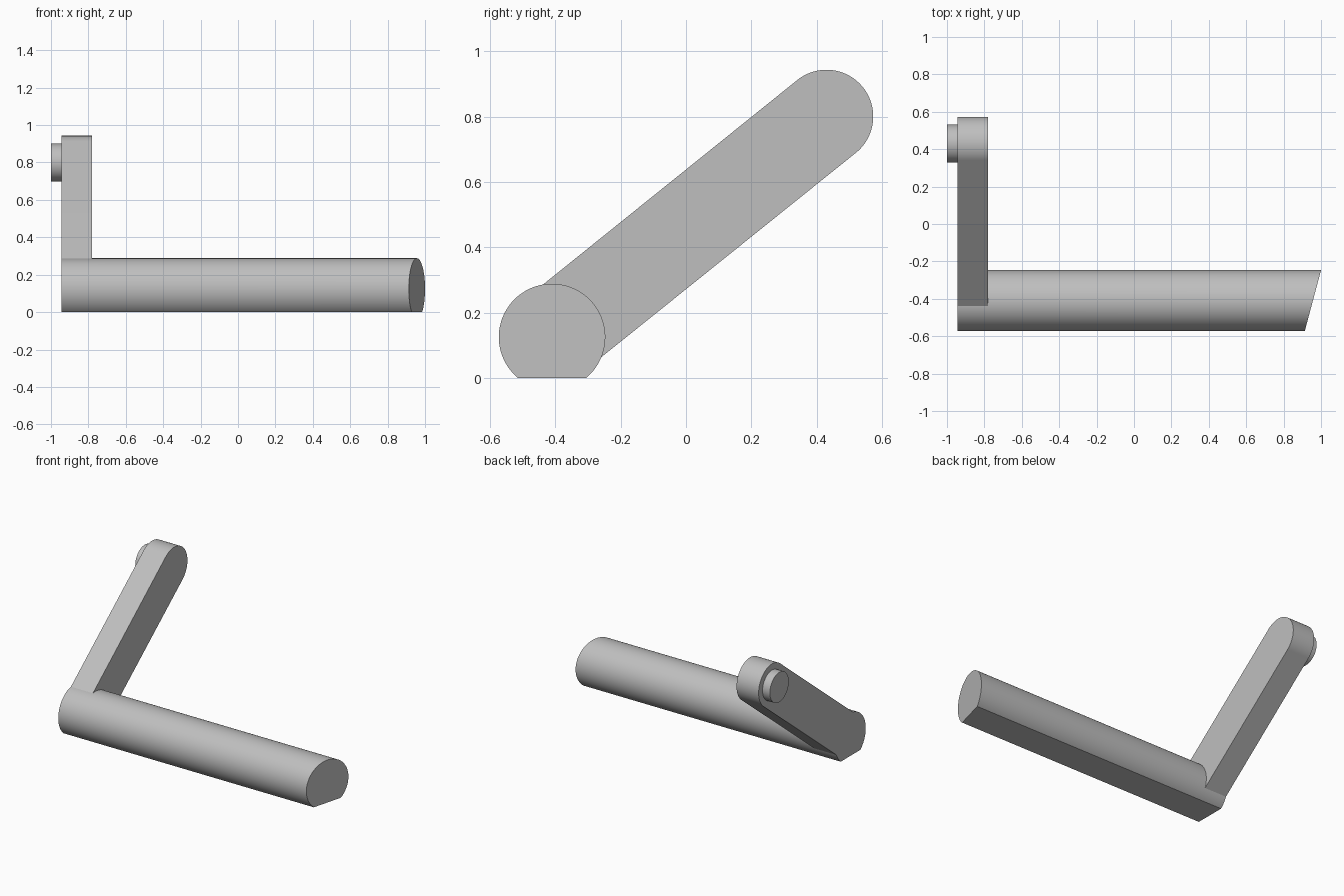
import bpy
import bmesh
from math import sin, cos, asin, atan2, pi, radians

cube = bpy.data.objects.get("Cube")
if cube:
    bpy.data.objects.remove(cube, do_unlink=True)

grey = bpy.data.materials.new("satin grey")
grey.use_nodes = True
colour = (0.52, 0.52, 0.52, 1)
grey.diffuse_color = colour
grey.node_tree.nodes["Principled BSDF"].inputs["Base Color"].default_value = colour


def arc(centre, radius, start, end, steps=64):
    """Points (y, z) along a circular arc."""
    angles = [start + (end - start) * i / steps for i in range(steps + 1)]
    return [(centre[0] + radius * cos(a), centre[1] + radius * sin(a)) for a in angles]


def prism(name, profile, x_start, x_end):
    """Extrude a (y, z) profile along x; x_end maps y to the far end."""
    bm = bmesh.new()
    near = [bm.verts.new((x_start, y, z)) for y, z in profile]
    far = [bm.verts.new((x_end(y), y, z)) for y, z in profile]
    bm.faces.new(near)
    bm.faces.new(far[::-1])
    for i in range(len(profile)):
        j = (i + 1) % len(profile)
        bm.faces.new((near[i], far[i], far[j], near[j]))
    bmesh.ops.recalc_face_normals(bm, faces=bm.faces)
    mesh = bpy.data.meshes.new(name)
    bm.to_mesh(mesh)
    bm.free()
    mesh.materials.append(grey)
    obj = bpy.data.objects.new(name, mesh)
    bpy.context.collection.objects.link(obj)
    bpy.ops.object.select_all(action='DESELECT')
    obj.select_set(True)
    bpy.context.view_layer.objects.active = obj
    bpy.ops.object.shade_smooth_by_angle(angle=radians(25))
    return obj


bar_centre, bar_radius = (-0.41, 0.125), 0.163
tip_centre, tip_radius = (0.43, 0.80), 0.143
side = -0.945

# Long round bar with a flat underside and a slanted far end
flat = asin(bar_centre[1] / bar_radius)
bar_profile = arc(bar_centre, bar_radius, -flat, pi + flat, 96)
prism("handle_bar", bar_profile, side, lambda y: 1 + (y + 0.247) * 0.267)

# Rising arm: round tip, lower end scooped to sit against the bar
tilt = atan2(tip_centre[1] - bar_centre[1], tip_centre[0] - bar_centre[0])
spread = asin(tip_radius / bar_radius)
arm_profile = arc(tip_centre, tip_radius, tilt - pi / 2, tilt + pi / 2)
arm_profile += arc(bar_centre, bar_radius - 0.0005, tilt + spread, tilt - spread)
prism("crank_arm", arm_profile, side, lambda y: -0.78)

# Short pin on the outer face of the arm tip
prism("pivot_pin", arc(tip_centre, 0.101, 0, 2 * pi)[:-1], -1, lambda y: side + 0.01)
